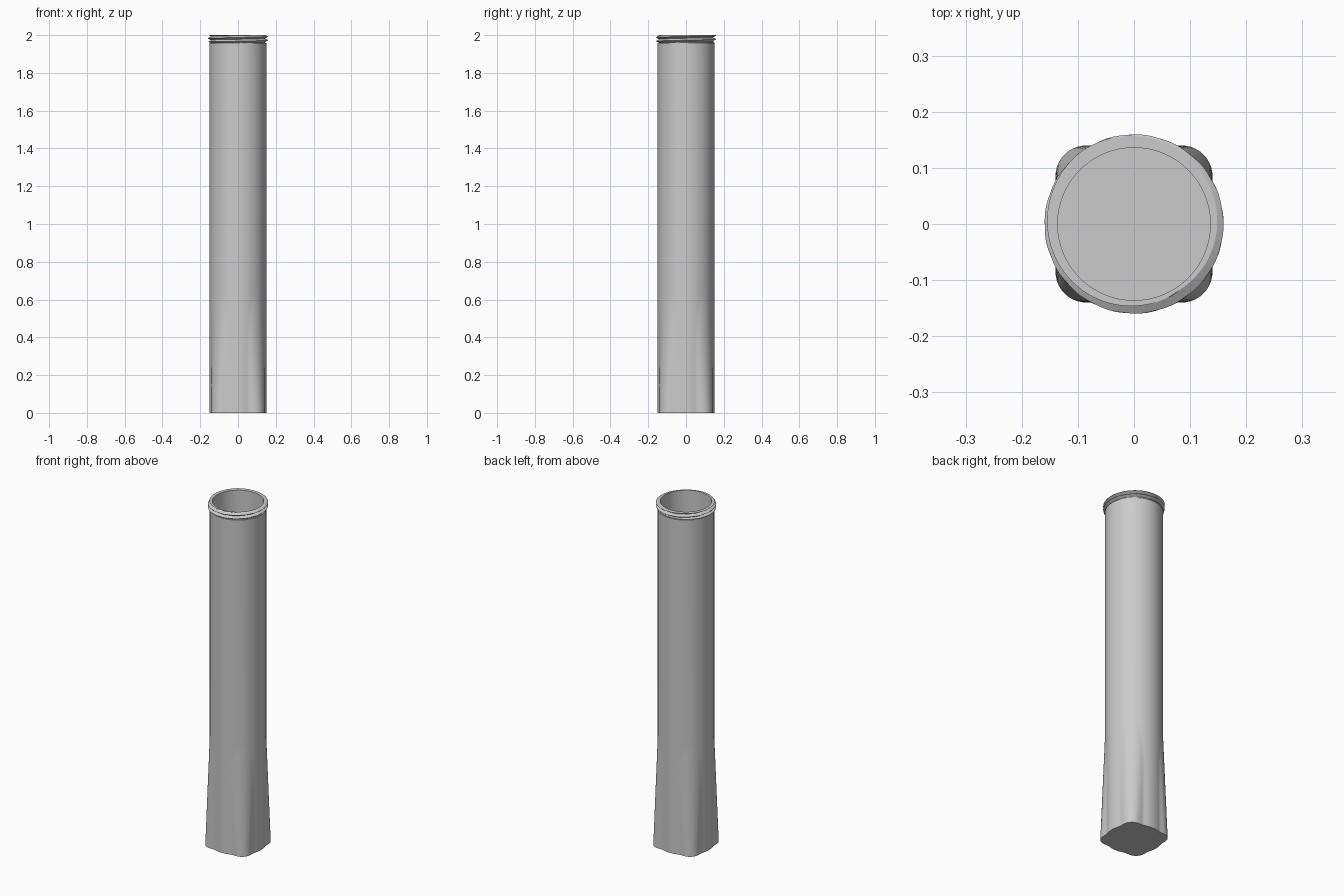
import bpy
import bmesh
from math import sin, cos, pi, sqrt, tan, radians

SEGMENTS = 128
BODY_R, ROOT_R, CREST_R, BORE_R = 0.15, 0.143, 0.16, 0.136
SHOULDER_Z, TOP_Z, FLOOR_Z = 1.958, 2.0, 0.04
LOBE_TOP, PITCH = 0.63, 0.02

cube = bpy.data.objects.get("Cube")
if cube:
    bpy.data.objects.remove(cube, do_unlink=True)

grey = bpy.data.materials.new("plain grey")
grey.use_nodes = True
colour = (0.6, 0.6, 0.6, 1)
grey.diffuse_color = colour
grey.node_tree.nodes["Principled BSDF"].inputs["Base Color"].default_value = colour


def skin(name, rows, cap_start=False, cap_end=False):
    """Join rings, each given as (z, radius function of angle)."""
    bm = bmesh.new()
    angles = [2 * pi * i / SEGMENTS for i in range(SEGMENTS)]
    rings = [[bm.verts.new((r(a) * cos(a), r(a) * sin(a), z)) for a in angles]
             for z, r in rows]
    for low, high in zip(rings, rings[1:]):
        for i in range(SEGMENTS):
            j = (i + 1) % SEGMENTS
            bm.faces.new((low[i], low[j], high[j], high[i]))
    if cap_start:
        bm.faces.new(rings[0][::-1])
    if cap_end:
        bm.faces.new(rings[-1])
    mesh = bpy.data.meshes.new(name)
    bm.to_mesh(mesh)
    bm.free()
    mesh.materials.append(grey)
    obj = bpy.data.objects.new(name, mesh)
    bpy.context.collection.objects.link(obj)
    bpy.ops.object.select_all(action='DESELECT')
    obj.select_set(True)
    bpy.context.view_layer.objects.active = obj
    bpy.ops.object.shade_smooth_by_angle(angle=radians(30))
    return obj


def circle(radius):
    return lambda a: radius


def lobed(z):
    """Circle joined with a rounded square whose corners soften upwards."""
    half = 0.14
    corner = 0.055 + 0.061 * z / LOBE_TOP
    c = half - corner

    def radius(a):
        a %= pi / 2
        a = min(a, pi / 2 - a)
        if half * tan(a) <= c:
            square = half / cos(a)
        else:
            d = c * (cos(a) + sin(a))
            square = d + sqrt(max(0, d * d - 2 * c * c + corner * corner))
        return max(BODY_R, square)
    return radius


def thread(z):
    """V-shaped helical thread, cut off flat by the rim."""
    def radius(a):
        phase = ((z - TOP_Z) / PITCH - (a - radians(125)) / (2 * pi)) % 1
        ridge = abs(2 * phase - 1)
        fade = min(1, (z - SHOULDER_Z) / 0.006)
        return ROOT_R + (CREST_R - ROOT_R) * ridge * fade
    return radius


# Body: lobed foot blending into a round tube, with a shoulder at the neck
steps = 24
body = [(LOBE_TOP * i / steps, lobed(LOBE_TOP * i / steps)) for i in range(steps)]
body += [(LOBE_TOP, circle(BODY_R)), (SHOULDER_Z, circle(BODY_R)),
         (SHOULDER_Z, circle(ROOT_R))]
skin("tube_body", body, cap_start=True)

# Neck: screw thread with a flat rim
steps = 36
heights = [SHOULDER_Z + (TOP_Z - SHOULDER_Z) * i / steps for i in range(steps + 1)]
skin("threaded_neck", [(z, thread(z)) for z in heights] + [(TOP_Z, circle(BORE_R))])

# Bore: inside wall and floor
skin("tube_bore", [(TOP_Z, circle(BORE_R)), (FLOOR_Z, circle(BORE_R))], cap_end=True)
